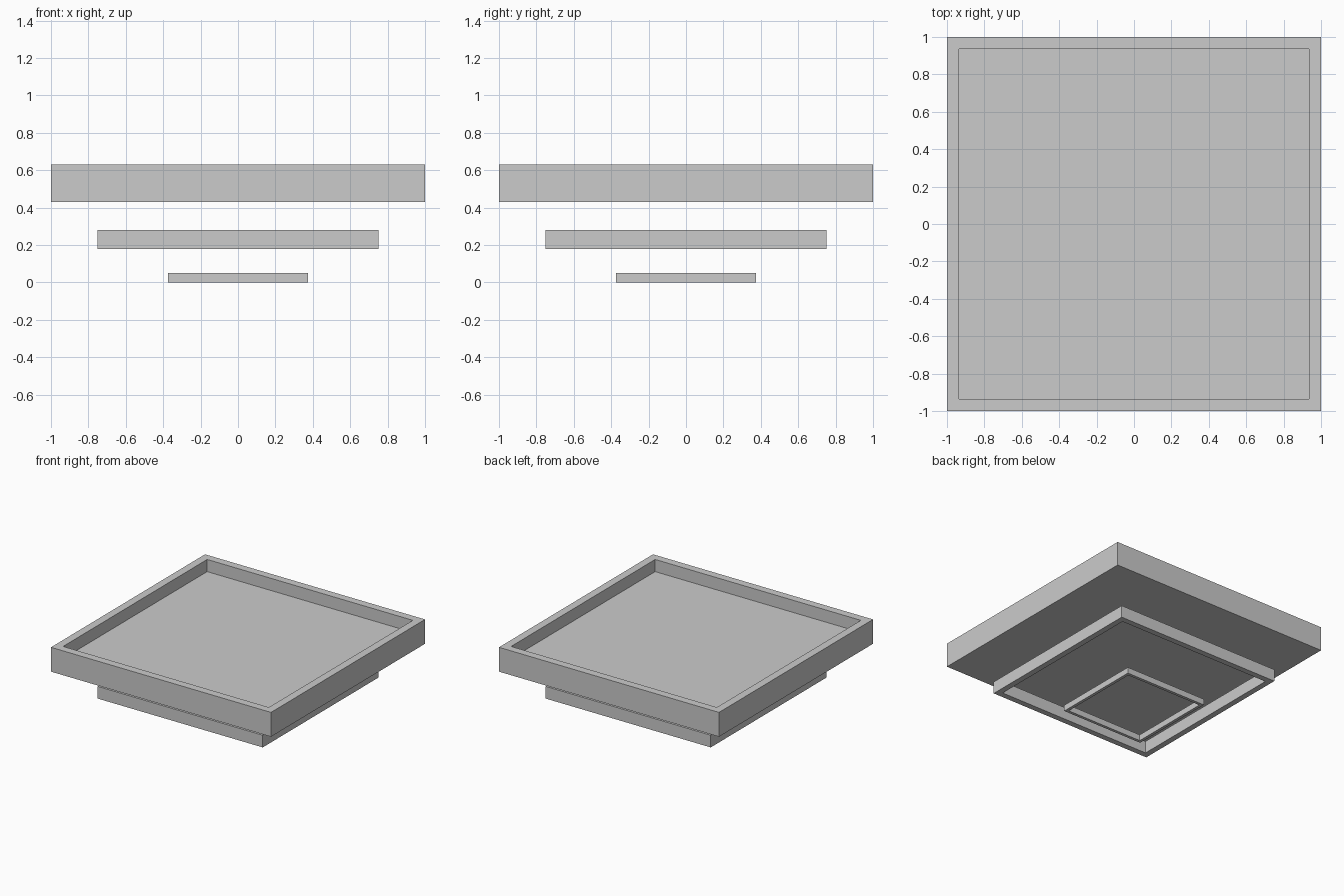
import bpy, bmesh

if "Cube" in bpy.data.objects:
    bpy.data.objects.remove(bpy.data.objects["Cube"])


def square_tier(name, half, inner, z0, z1, floor=None):
    """Square frame; with floor set it is a solid slab with a recess in its top."""
    bm = bmesh.new()

    def loop(h, z):
        return [bm.verts.new((sx * h, sy * h, z))
                for sx, sy in ((-1, -1), (1, -1), (1, 1), (-1, 1))]

    inner_z = z0 if floor is None else floor
    rings = [loop(half, z0), loop(half, z1), loop(inner, z1), loop(inner, inner_z)]
    pairs = list(zip(rings, rings[1:]))
    if floor is None:
        pairs.append((rings[-1], rings[0]))
    else:
        bm.faces.new(rings[0])
        bm.faces.new(rings[-1])
    for a, b in pairs:
        for i in range(4):
            j = (i + 1) % 4
            bm.faces.new((a[i], a[j], b[j], b[i]))
    bmesh.ops.recalc_face_normals(bm, faces=bm.faces)
    mesh = bpy.data.meshes.new(name)
    bm.to_mesh(mesh)
    bm.free()
    obj = bpy.data.objects.new(name, mesh)
    bpy.context.collection.objects.link(obj)
    return obj


# Large top tray with a recessed upper face
square_tier("top_tray", 1.0, 0.935, 0.43, 0.63, floor=0.53)
# Two smaller open frames stacked below it
square_tier("middle_frame", 0.75, 0.702, 0.18, 0.28)
square_tier("lower_frame", 0.373, 0.349, 0.0, 0.05)
